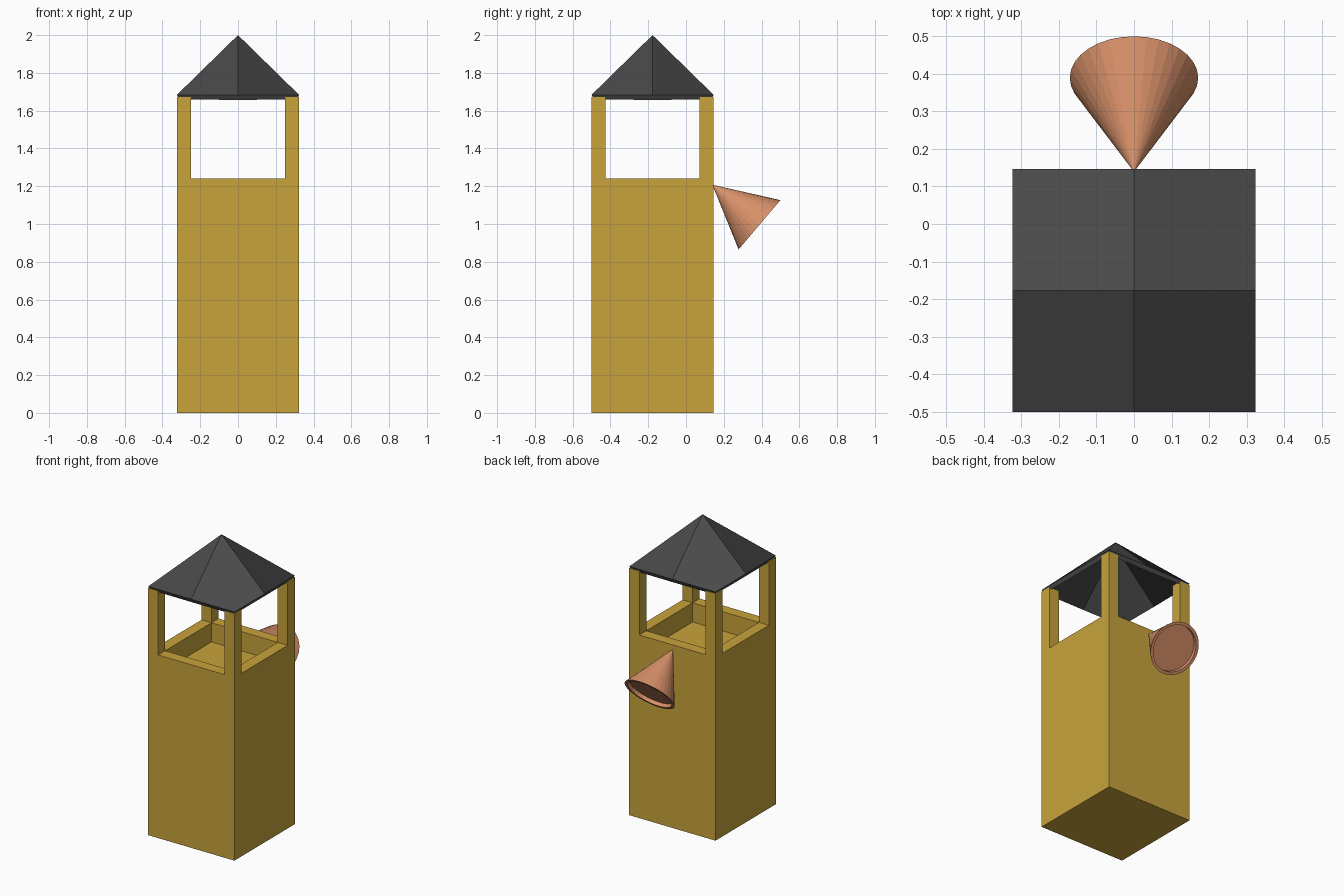
import bpy, bmesh, math
from mathutils import Matrix, Vector

if "Cube" in bpy.data.objects:
    bpy.data.objects.remove(bpy.data.objects["Cube"])

CY = -0.177      # tower centre in y
HALF = 0.323     # tower half width
WALL = 0.075     # wall and post thickness


def material(name, rgb):
    m = bpy.data.materials.new(name)
    m.diffuse_color = (*rgb, 1)
    m.use_nodes = True
    m.node_tree.nodes["Principled BSDF"].inputs["Base Color"].default_value = m.diffuse_color
    return m


def add_object(name, bm, mat, loc=(0, 0, 0)):
    bmesh.ops.recalc_face_normals(bm, faces=bm.faces[:])
    me = bpy.data.meshes.new(name)
    bm.to_mesh(me)
    bm.free()
    me.materials.append(mat)
    ob = bpy.data.objects.new(name, me)
    ob.location = loc
    bpy.context.collection.objects.link(ob)
    return ob


def box(bm, size, center):
    bmesh.ops.create_cube(bm, size=1, matrix=Matrix.Translation(center) @ Matrix.Diagonal((*size, 1)))


def recess(bm, face, rim, direction):
    """Inset a face and push its middle in."""
    bmesh.ops.inset_region(bm, faces=[face], thickness=rim, use_even_offset=True)
    new = bmesh.ops.extrude_discrete_faces(bm, faces=[face])["faces"][0]
    bmesh.ops.translate(bm, verts=new.verts[:], vec=direction)


yellow = material("yellow", (0.58, 0.37, 0.045))
dark = material("dark_grey", (0.07, 0.07, 0.07))
copper = material("copper", (0.68, 0.28, 0.14))

# Tower body with a sunken floor behind a parapet
bm = bmesh.new()
box(bm, (2 * HALF, 2 * HALF, 1.24), (0, 0, 0.62))
recess(bm, max(bm.faces, key=lambda f: f.calc_center_median().z), WALL, (0, 0, -0.13))
add_object("tower_body", bm, yellow, (0, CY, 0))

# Four corner posts, mirrored from one
bm = bmesh.new()
c = HALF - WALL / 2
box(bm, (WALL, WALL, 0.433), (c, c, 1.24 + 0.433 / 2))
posts = add_object("corner_posts", bm, yellow, (0, CY, 0))
posts.modifiers.new("mirror", 'MIRROR').use_axis = (True, True, False)

# Pyramid roof shell: one quad per quarter, apex to corner
bm = bmesh.new()
apex = bm.verts.new((0, 0, 2.0))
ring = [bm.verts.new((x * HALF, y * HALF, 1.684)) for x, y in
        ((1, 0), (1, 1), (0, 1), (-1, 1), (-1, 0), (-1, -1), (0, -1), (1, -1))]
for i in range(0, 8, 2):
    bm.faces.new((apex, ring[i], ring[i + 1], ring[(i + 2) % 8]))
roof = add_object("roof", bm, dark, (0, CY, 0))
shell = roof.modifiers.new("thickness", 'SOLIDIFY')
shell.thickness = 0.03
shell.offset = -1

# Horn cone on the back wall, tilted down, with a shallow recessed mouth
R, L = 0.171, 0.328
bm = bmesh.new()
bmesh.ops.create_cone(bm, cap_ends=True, segments=32, radius1=0, radius2=R, depth=L,
                      matrix=Matrix.Translation((0, 0, L / 2)))
bmesh.ops.remove_doubles(bm, verts=bm.verts[:], dist=1e-5)
recess(bm, max(bm.faces, key=lambda f: len(f.verts)), 0.02, (0, 0, -0.025))
horn = add_object("horn", bm, copper, (0, 0.139, 1.208))
axis = Vector((0, 0.763, -0.647))
horn.rotation_euler = (-math.acos(axis.normalized().z), 0, 0)
